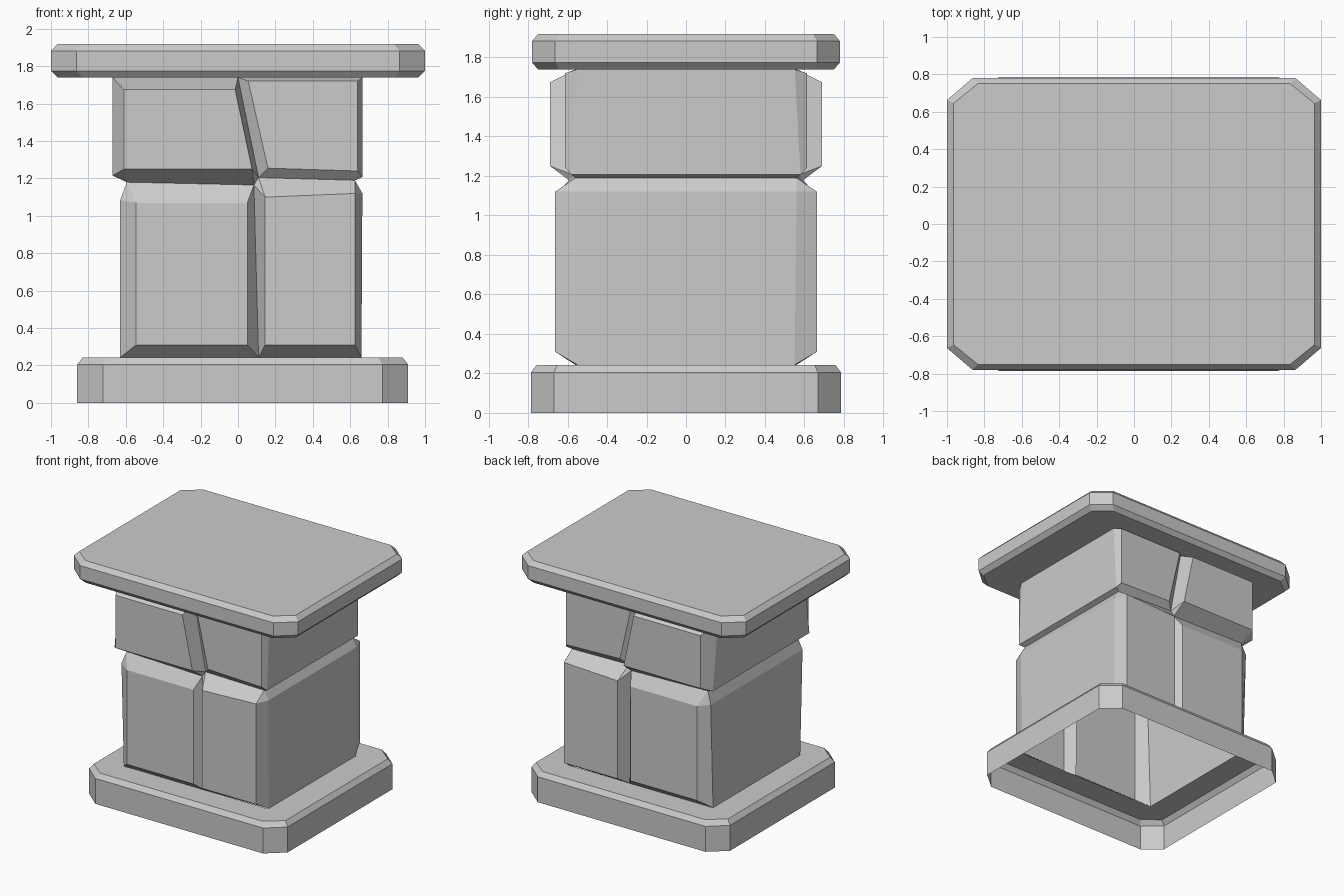
import bpy, bmesh

if "Cube" in bpy.data.objects:
    bpy.data.objects.remove(bpy.data.objects["Cube"])


def make_object(name, bm):
    bmesh.ops.recalc_face_normals(bm, faces=bm.faces)
    mesh = bpy.data.meshes.new(name)
    bm.to_mesh(mesh)
    bm.free()
    bpy.context.collection.objects.link(bpy.data.objects.new(name, mesh))


def octagon(bm, x0, x1, y, cx, cy, z):
    """Rectangle with cut corners."""
    pts = [(x0 + cx, -y), (x1 - cx, -y), (x1, cy - y), (x1, y - cy),
           (x1 - cx, y), (x0 + cx, y), (x0, y - cy), (x0, cy - y)]
    return [bm.verts.new((px, py, z)) for px, py in pts]


def slab(name, sections, cap):
    bm = bmesh.new()
    loops = [octagon(bm, *s) for s in sections]
    for a, b in zip(loops, loops[1:]):
        for i in range(8):
            j = (i + 1) % 8
            bm.faces.new((a[i], a[j], b[j], b[i]))
    if cap:
        bm.faces.new(loops[-1])
    make_object(name, bm)


# Plinth: open below, with an opening under the hollow stones
slab("base_plinth", [
    (-0.86, 0.91, 0.785, 0.137, 0.117, 0.0),
    (-0.86, 0.91, 0.785, 0.137, 0.117, 0.205),
    (-0.83, 0.88, 0.757, 0.13, 0.105, 0.243),
    (-0.63, 0.66, 0.558, 0.005, 0.005, 0.243)], False)

# Overhanging top slab
slab("top_slab", [
    (-0.67, 0.665, 0.55, 0.005, 0.005, 1.74),
    (-0.965, 0.965, 0.75, 0.13, 0.105, 1.74),
    (-1.0, 1.0, 0.78, 0.137, 0.117, 1.775),
    (-1.0, 1.0, 0.78, 0.137, 0.117, 1.882),
    (-0.965, 0.965, 0.75, 0.13, 0.105, 1.918)], True)

# Stonework rim points (x, depth, z): tops, seams, grooves and corners
RIM = {
    "TL": (-0.67, 0.55, 1.74), "TM": (0.0, 0.555, 1.74), "TR": (0.665, 0.55, 1.74),
    "UL": (-0.67, 0.615, 1.215), "GL": (-0.595, 0.57, 1.18),
    "A": (0.085, 0.575, 1.165), "B": (0.11, 0.57, 1.205),
    "GR": (0.625, 0.56, 1.19), "UR": (0.665, 0.58, 1.207),
    "LL": (-0.63, 0.585, 1.083), "LR": (0.665, 0.56, 1.12),
    "SL": (-0.63, 0.555, 0.243), "SM": (0.11, 0.56, 0.243), "SR": (0.66, 0.55, 0.243),
}

# Each stone: face depth, face corners, and the rim points beside each corner
STONES = [
    (0.688, [(-0.61, 1.675), (-0.015, 1.675), (0.075, 1.25), (-0.61, 1.25)],
     [["TL"], ["TM"], ["B", "A"], ["GL", "UL"]]),
    (0.612, [(0.055, 1.72), (0.64, 1.72), (0.64, 1.24), (0.16, 1.255)],
     [["TM"], ["TR"], ["UR", "GR"], ["B"]]),
    (0.638, [(-0.545, 1.07), (0.05, 1.07), (0.05, 0.31), (-0.545, 0.31)],
     [["LL", "GL"], ["A"], ["SM"], ["SL"]]),
    (0.663, [(0.145, 1.10), (0.625, 1.12), (0.625, 0.31), (0.145, 0.31)],
     [["A", "B"], ["GR", "LR"], ["SR"], ["SM"]]),
]

bm = bmesh.new()
rims = []
for side in (-1, 1):
    rim = {k: bm.verts.new((x, side * d, z)) for k, (x, d, z) in RIM.items()}
    rims.append(rim)
    for depth, corners, around in STONES:
        face = [bm.verts.new((x, side * depth, z)) for x, z in corners]
        bm.faces.new(face)
        for i in range(4):
            j = (i + 1) % 4
            bm.faces.new((face[i], rim[around[i][-1]], rim[around[j][0]], face[j]))
            if len(around[i]) == 2:
                bm.faces.new((face[i], rim[around[i][0]], rim[around[i][1]]))

# Side walls run through from front to back
for chain in (["TL", "UL", "GL", "LL", "SL"], ["TR", "UR", "GR", "LR", "SR"]):
    for a, b in zip(chain, chain[1:]):
        bm.faces.new((rims[0][a], rims[1][a], rims[1][b], rims[0][b]))
make_object("pillar_stones", bm)
